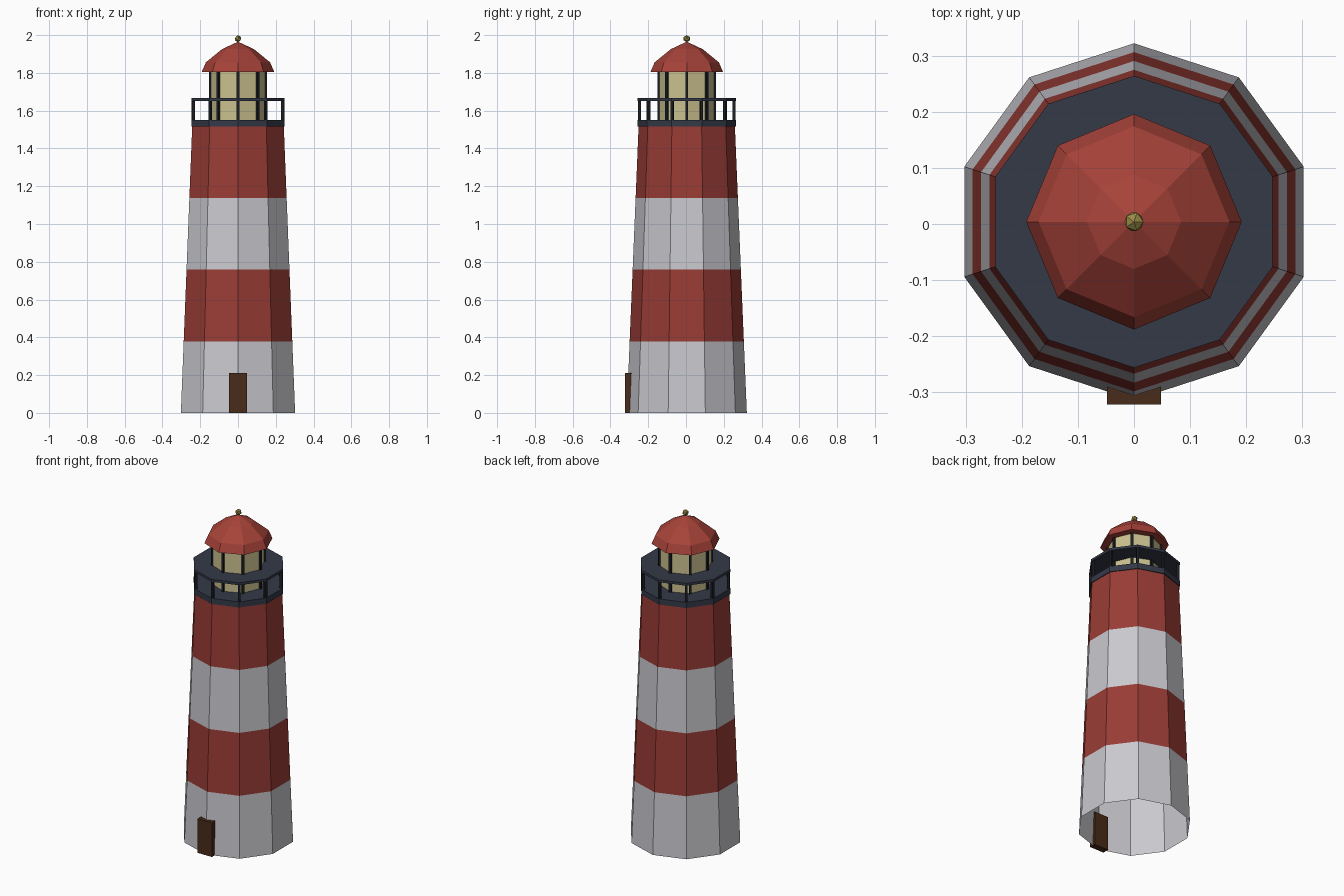
import bpy, bmesh
from math import pi, cos, sin
from mathutils import Matrix

if "Cube" in bpy.data.objects:
    bpy.data.objects.remove(bpy.data.objects["Cube"])

CY = 0.004          # tower axis is nudged back to balance the door
START = pi / 2      # first corner of every polygon points to +y


def material(name, rgb):
    m = bpy.data.materials.new(name)
    m.diffuse_color = (*rgb, 1)
    m.use_nodes = True
    m.node_tree.nodes["Principled BSDF"].inputs["Base Color"].default_value = m.diffuse_color
    return m


RED = material("red_paint", (0.32, 0.045, 0.036))
DOME_RED = material("dome_paint", (0.38, 0.055, 0.04))
WHITE = material("white_paint", (0.58, 0.58, 0.62))
NAVY = material("dark_metal", (0.034, 0.041, 0.064))
BLACK = material("black_metal", (0.011, 0.013, 0.018))
GLASS = material("lamp_glass", (0.6, 0.54, 0.28))
WOOD = material("door_wood", (0.065, 0.025, 0.01))
GOLD = material("brass", (0.33, 0.26, 0.06))


def finish(name, bm, mat):
    me = bpy.data.meshes.new(name)
    bmesh.ops.recalc_face_normals(bm, faces=bm.faces)
    bm.to_mesh(me)
    bm.free()
    me.materials.append(mat)
    ob = bpy.data.objects.new(name, me)
    bpy.context.collection.objects.link(ob)
    return ob


def lathe(name, profile, sides, mat, bottom=False, top=False):
    """Faceted turned shape from (radius, z) pairs; radius 0 makes a tip."""
    bm = bmesh.new()
    rings = []
    for r, z in profile:
        n = sides if r > 0 else 1
        rings.append([bm.verts.new((r * cos(START + 2 * pi * i / sides),
                                    CY + r * sin(START + 2 * pi * i / sides), z))
                      for i in range(n)])
    for a, b in zip(rings, rings[1:]):
        for i in range(sides):
            j = (i + 1) % sides
            if len(b) == 1:
                bm.faces.new((a[i], a[j], b[0]))
            else:
                bm.faces.new((a[i], a[j], b[j], b[i]))
    if bottom:
        bm.faces.new(rings[0])
    if top:
        bm.faces.new(rings[-1])
    return finish(name, bm, mat)


def add_box(bm, centre, size, angle=0):
    m = (Matrix.Translation(centre) @ Matrix.Rotation(angle, 4, 'Z')
         @ Matrix.Diagonal((*size, 1)))
    bmesh.ops.create_cube(bm, size=1, matrix=m)


def post_ring(name, count, radius, z0, z1, width, mat):
    bm = bmesh.new()
    for i in range(count):
        a = START + 2 * pi * i / count
        add_box(bm, (radius * cos(a), CY + radius * sin(a), (z0 + z1) / 2),
                (width, width, z1 - z0), a)
    return finish(name, bm, mat)


# Tapered tower in four striped bands, open inside
R0, R1, BAND = 0.318, 0.255, 0.379
for i in range(4):
    ra, rb = (R0 + (R1 - R0) * k / 4 for k in (i, i + 1))
    lathe(f"tower_band_{i + 1}", [(ra, i * BAND), (rb, (i + 1) * BAND)], 10,
          RED if i % 2 else WHITE)

# Gallery deck, railing posts and the solid upper disc
lathe("gallery_deck", [(0.26, 1.515), (0.26, 1.55)], 10, NAVY, True, True)
post_ring("railing_posts", 10, 0.25, 1.55, 1.652, 0.015, BLACK)
lathe("railing_disc", [(0.26, 1.652), (0.26, 1.667)], 10, NAVY, True, True)

# Lantern room with corner bars
lathe("lantern_glass", [(0.147, 1.55), (0.147, 1.81)], 8, GLASS, True, True)
post_ring("lantern_bars", 8, 0.147, 1.55, 1.81, 0.015, BLACK)

# Faceted dome and finial
lathe("dome_roof", [(0.192, 1.805), (0.17, 1.856), (0.084, 1.926), (0, 1.965)],
      8, DOME_RED, bottom=True)
bm = bmesh.new()
bmesh.ops.create_icosphere(bm, subdivisions=1, radius=0.019,
                           matrix=Matrix.Translation((0, CY, 1.981)))
finish("finial", bm, GOLD)

# Front door
bm = bmesh.new()
add_box(bm, (0, -0.302, 0.105), (0.096, 0.04, 0.21))
finish("door", bm, WOOD)
